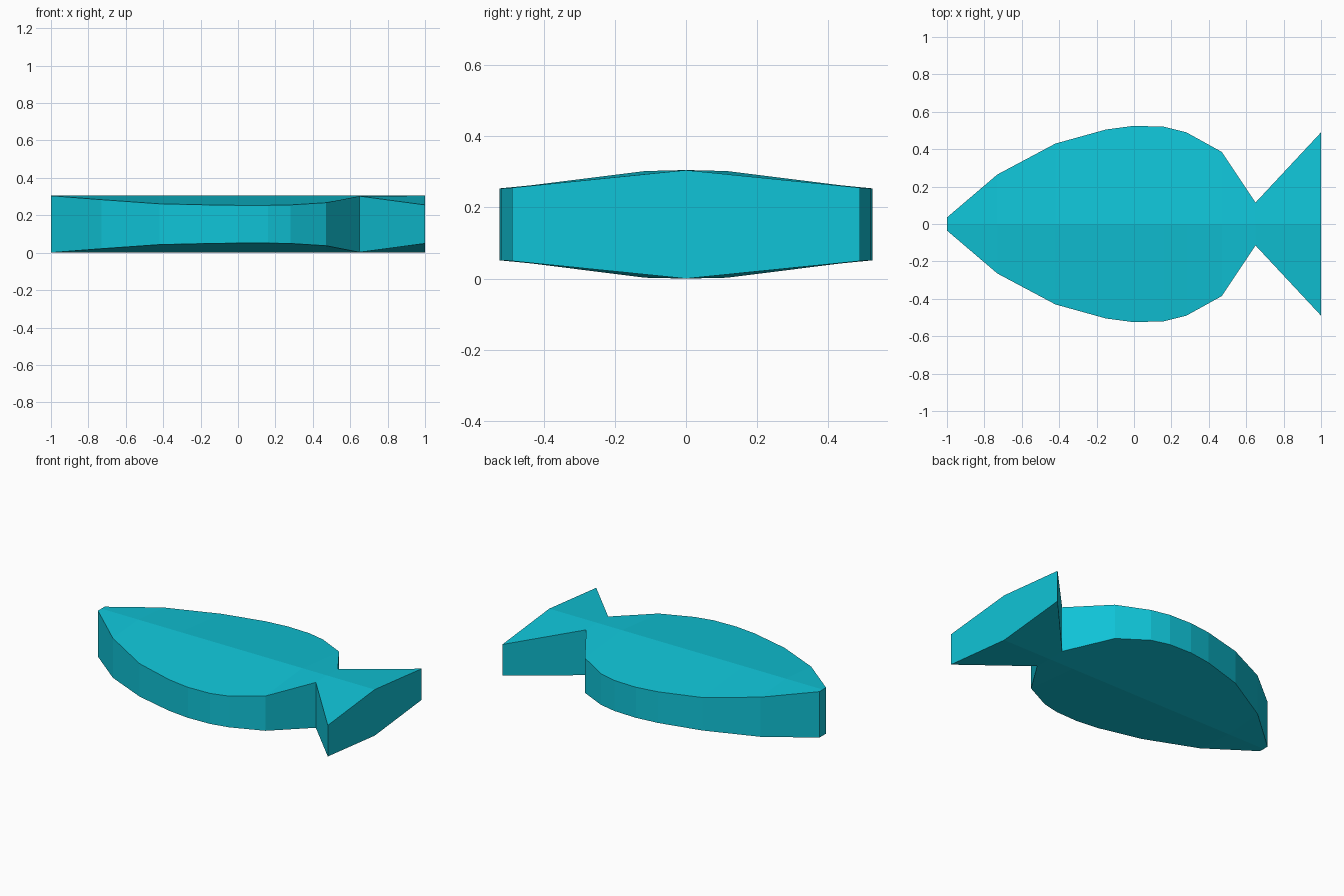
import bpy
import bmesh

if "Cube" in bpy.data.objects:
    bpy.data.objects.remove(bpy.data.objects["Cube"])

MID = 0.1525  # mid-plane height and half thickness at the ridge

# Stations along the fish: x, half width, half thickness at the rim
stations = [
    (-1.00, 0.035, 0.152), (-0.73, 0.265, 0.131), (-0.42, 0.430, 0.109),
    (-0.15, 0.505, 0.103), (0.00, 0.525, 0.101), (0.16, 0.520, 0.101),
    (0.28, 0.490, 0.103), (0.47, 0.385, 0.115), (0.65, 0.115, 0.150),
    (1.00, 0.490, 0.103),
]

# Six-sided ring at each station, ridged top and bottom
bm = bmesh.new()
rings = []
for x, w, h in stations:
    section = [(0, MID), (w, h), (w, -h), (0, -MID), (-w, -h), (-w, h)]
    rings.append([bm.verts.new((x, y, MID + z)) for y, z in section])

# Skin between rings, then cap the nose and the tail
for a, b in zip(rings, rings[1:]):
    for i in range(6):
        j = (i + 1) % 6
        bm.faces.new((a[i], a[j], b[j], b[i]))
bm.faces.new(rings[0])
bm.faces.new(rings[-1])
bmesh.ops.recalc_face_normals(bm, faces=bm.faces)

mesh = bpy.data.meshes.new("fish")
bm.to_mesh(mesh)
bm.free()
fish = bpy.data.objects.new("fish", mesh)
bpy.context.collection.objects.link(fish)

# Turquoise finish
mat = bpy.data.materials.new("turquoise")
mat.diffuse_color = (0.005, 0.55, 0.68, 1)
mat.use_nodes = True
mat.node_tree.nodes["Principled BSDF"].inputs["Base Color"].default_value = mat.diffuse_color
mesh.materials.append(mat)
